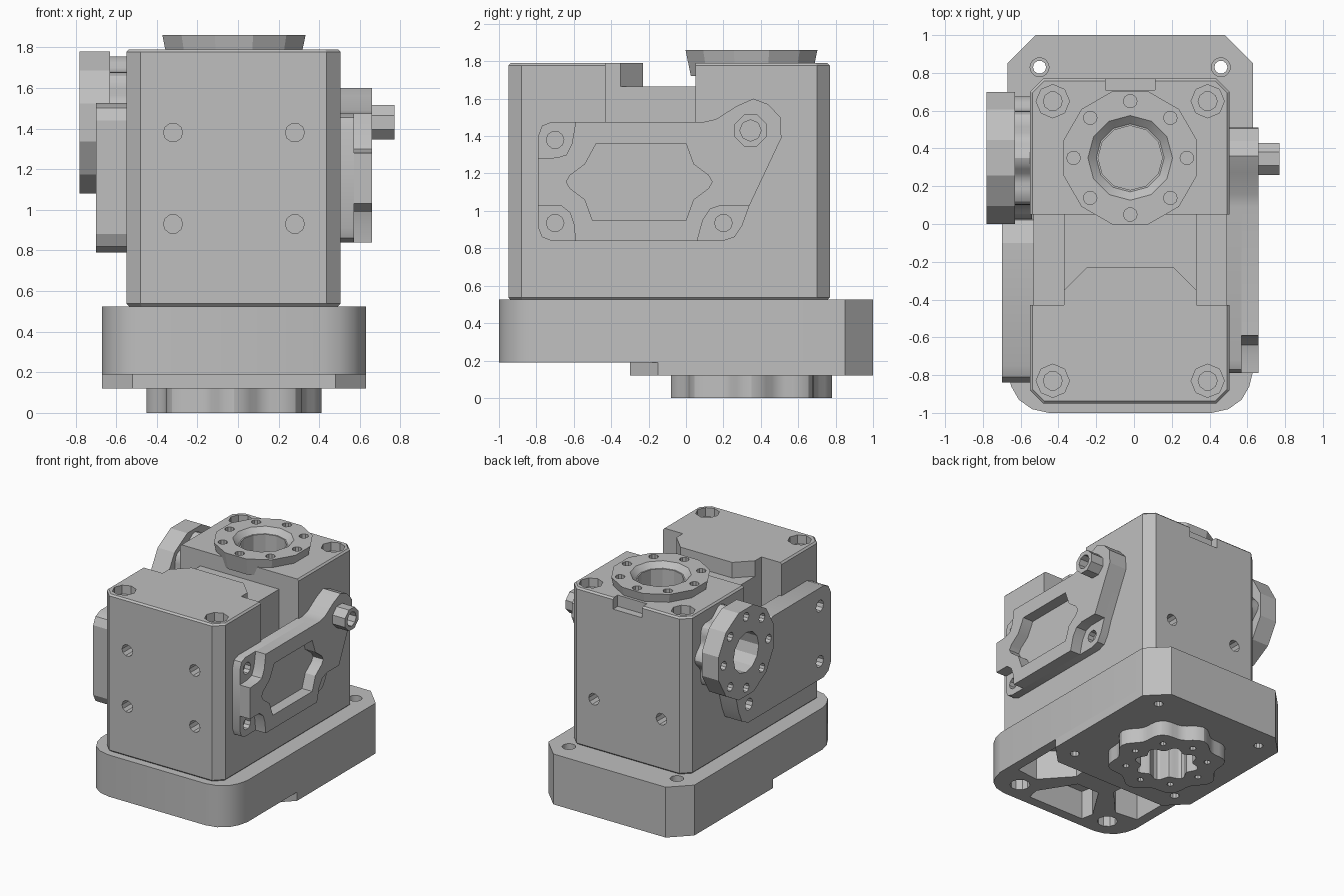
import bpy, bmesh
from math import cos, sin, pi, radians

cube = bpy.data.objects.get("Cube")
if cube:
    bpy.data.objects.remove(cube, do_unlink=True)

grey = bpy.data.materials.new("machined_grey")
grey.use_nodes = True
colour = (0.52, 0.52, 0.52, 1)
grey.diffuse_color = colour
grey.node_tree.nodes["Principled BSDF"].inputs["Base Color"].default_value = colour


def place(axis, u, v, w):
    """Map profile coordinates plus depth to space: z -> (x,y), x -> (y,z), y -> (x,z)."""
    return {"z": (u, v, w), "x": (w, u, v), "y": (u, w, v)}[axis]


def prism(name, pts, axis, lo, hi, top=None):
    """Extrude a closed profile; an optional second profile gives a taper."""
    bm = bmesh.new()
    a = [bm.verts.new(place(axis, u, v, lo)) for u, v in pts]
    b = [bm.verts.new(place(axis, u, v, hi)) for u, v in (top or pts)]
    bm.faces.new(a)
    bm.faces.new(b)
    for i in range(len(a)):
        j = (i + 1) % len(a)
        bm.faces.new((a[i], a[j], b[j], b[i]))
    bmesh.ops.recalc_face_normals(bm, faces=bm.faces)
    mesh = bpy.data.meshes.new(name)
    bm.to_mesh(mesh)
    bm.free()
    mesh.materials.append(grey)
    obj = bpy.data.objects.new(name, mesh)
    bpy.context.collection.objects.link(obj)
    return obj


def ring(c, r, n=12, turn=0.0):
    return [(c[0] + r * cos(2 * pi * i / n + turn), c[1] + r * sin(2 * pi * i / n + turn)) for i in range(n)]


def flower(c, r, wave, n=64):
    """Eight-lobed outline."""
    out = []
    for i in range(n):
        t = 2 * pi * i / n
        k = r + wave * cos(8 * t)
        out.append((c[0] + k * cos(t), c[1] + k * sin(t)))
    return out


def rect(u0, u1, v0, v1):
    return [(u0, v0), (u1, v0), (u1, v1), (u0, v1)]


def apply(obj, mod):
    bpy.context.view_layer.objects.active = obj
    bpy.ops.object.modifier_apply(modifier=mod.name)


def cut(obj, pts, axis, lo, hi, top=None):
    tool = prism("cutter", pts, axis, lo, hi, top)
    tool.hide_render = True
    mod = obj.modifiers.new("cut", "BOOLEAN")
    mod.operation, mod.solver, mod.object = "DIFFERENCE", "EXACT", tool
    apply(obj, mod)
    bpy.data.objects.remove(tool, do_unlink=True)


def drill(obj, centres, r, axis, lo, hi, n=10):
    for c in centres:
        cut(obj, ring(c, r, n), axis, lo, hi)


hub = (-0.02, 0.35)        # vertical output axis (x, y)
side_hub = (0.35, 1.43)    # sideways output axis (y, z)
ears = [(-0.7, 1.38), (-0.7, 0.935), (0.2, 0.935)]

# Base with rounded front, chamfered rear and ribbed underside
base = prism("base", [(-0.67, -0.78), (-0.65, -0.86), (-0.61, -0.93), (-0.54, -0.98), (-0.45, -1),
                      (0.41, -1), (0.5, -0.98), (0.57, -0.93), (0.61, -0.86), (0.63, -0.78),
                      (0.63, 0.85), (0.48, 1), (-0.52, 1), (-0.67, 0.85)], "z", 0.19, 0.525)
slab = prism("base_slab", [(-0.67, -0.15), (-0.52, -0.3), (0.48, -0.3), (0.63, -0.15),
                           (0.63, 0.85), (0.48, 1), (-0.52, 1), (-0.67, 0.85)], "z", 0.12, 0.19)
pockets = [
    [(-0.27, -0.92), (0.23, -0.92), (0.25, -0.82), (0.08, -0.55), (-0.12, -0.55), (-0.29, -0.82)],
    [(0.55, -0.67), (0.55, -0.24), (0.44, -0.35), (0.17, -0.35), (0.16, -0.47), (0.36, -0.69)],
]
pockets.append([(-0.04 - x, y) for x, y in pockets[1]])
for p in pockets:
    cut(base, p, "z", 0.1, 0.42)
drill(base, [(-0.44, -0.83), (0.4, -0.83)], 0.075, "z", 0.1, 0.45)
rear = [(-0.5, 0.83), (0.46, 0.83)]
drill(base, rear, 0.05, "z", 0.1, 0.6, 16)
drill(slab, rear + [(-0.5, -0.13), (0.46, -0.13)], 0.035, "z", 0.1, 0.25)

# Lobed output flange below the base
low = prism("lower_flange", flower(hub, 0.4, 0.03), "z", 0, 0.12)
for part in (base, slab, low):
    cut(part, flower(hub, 0.215, -0.025), "z", -0.05, 0.3)
drill(low, ring(hub, 0.3, 8), 0.025, "z", -0.05, 0.08, 8)

# Main housing
body = prism("housing", [(-0.55, -0.88), (-0.48, -0.95), (0.435, -0.95), (0.505, -0.88),
                         (0.505, 0.7), (0.435, 0.77), (-0.48, 0.77), (-0.55, 0.7)], "z", 0.525, 1.79)
bevel = body.modifiers.new("edge", "BEVEL")
bevel.width, bevel.segments = 0.013, 1
bevel.limit_method, bevel.angle_limit = "ANGLE", radians(60)
apply(body, bevel)
for x0, x1 in ((-0.7, -0.37), (0.33, 0.7)):
    cut(body, rect(x0, x1, -0.43, 0.05), "z", 1.2, 1.9)
cut(body, [(-0.4, -0.38), (-0.25, -0.23), (0.21, -0.23), (0.36, -0.38), (0.36, 0.05), (-0.4, 0.05)],
    "z", 1.665, 1.9)
cut(body, rect(-0.15, 0.11, 0.71, 0.9), "z", 1.7, 1.9)
cut(body, ring(hub, 0.17), "z", 1.6, 1.9)
corners = [(x, y) for x in (-0.43, 0.39) for y in (-0.83, 0.65)]
drill(body, corners, 0.088, "z", 1.72, 1.9, 8)
drill(body, corners, 0.05, "z", 1.45, 1.75)
lower_bolts = [(-0.32, 0.93), (0.28, 0.93)]
drill(body, lower_bolts + [(-0.32, 1.38), (0.28, 1.38)], 0.047, "y", -1.1, -0.8)
drill(body, lower_bolts, 0.047, "y", 0.62, 0.9)

# Round flange on top
top = prism("top_flange", ring(hub, 0.335, 12, pi / 12), "z", 1.72, 1.86, ring(hub, 0.365, 12, pi / 12))
cut(top, ring(hub, 0.17), "z", 1.6, 1.9)
cut(top, ring(hub, 0.18), "z", 1.82, 1.87, ring(hub, 0.235))
drill(top, ring(hub, 0.3, 8), 0.036, "z", 1.8, 1.9)

# Cover plate on the +x side: thin backing, raised rib and pin
arm = [(0.34, 1.03), (0.51, 1.39), (0.505, 1.5), (0.44, 1.57), (0.36, 1.6), (0.27, 1.56), (0.16, 1.49), (0.09, 1.475)]
backing = prism("cover_backing", [(-0.79, 0.91), (-0.77, 0.86), (-0.72, 0.84), (0.2, 0.84), (0.26, 0.86), (0.3, 0.92)]
                + arm + [(-0.72, 1.475), (-0.77, 1.455), (-0.79, 1.4)], "x", 0.49, 0.57)
drill(backing, ears, 0.047, "x", 0.52, 0.7)
rib = prism("cover_rib", [(-0.79, 1.03), (-0.67, 1.03), (-0.62, 0.99), (-0.6, 0.93), (-0.59, 0.84),
                          (0.06, 0.84), (0.09, 0.95), (0.13, 1.01), (0.19, 1.03)]
            + arm + [(-0.59, 1.475), (-0.61, 1.36), (-0.64, 1.3), (-0.69, 1.285), (-0.79, 1.28)], "x", 0.57, 0.66)
cut(rib, [(-0.64, 1.155), (-0.62, 1.12), (-0.54, 1.06), (-0.5, 0.95), (0, 0.95), (0.04, 1.06), (0.12, 1.12),
          (0.14, 1.155), (0.12, 1.19), (0.04, 1.25), (0, 1.36), (-0.48, 1.36), (-0.54, 1.25), (-0.62, 1.19)],
    "x", 0.5, 0.7)
pin = prism("cover_pin", ring((0.345, 1.43), 0.092, 8, pi / 8), "x", 0.6, 0.77)
drill(pin, [(0.345, 1.43)], 0.057, "x", 0.67, 0.8, 8)

# Bracket on the -x side carrying the sideways flange
bracket = prism("side_bracket", [(-0.84, 0.88), (-0.81, 0.82), (-0.75, 0.79), (0.21, 0.79), (0.29, 0.83), (0.33, 0.92),
                                 (0.38, 1.1), (0.1, 1.18), (0.02, 1.45), (-0.1, 1.525), (-0.75, 1.525),
                                 (-0.81, 1.5), (-0.84, 1.44)], "x", -0.7, -0.53)
drill(bracket, ears, 0.047, "x", -0.75, -0.6)
spacer = prism("side_lobed_spacer", flower(side_hub, 0.3, 0.025), "x", -0.63, -0.54)
back_disc = prism("side_back_disc", ring(side_hub, 0.362, 12, pi / 12), "x", -0.7, -0.63)
disc = prism("side_flange", ring(side_hub, 0.362, 12, pi / 12), "x", -0.78, -0.7)
for part in (bracket, spacer, back_disc, disc):
    cut(part, ring(side_hub, 0.16), "x", -0.9, -0.56)
drill(disc, ring(side_hub, 0.285, 8), 0.036, "x", -0.85, -0.72)

# Smooth curved walls, keep machined edges crisp
bpy.ops.object.select_all(action="DESELECT")
for part in (base, slab, low, body, top, backing, rib, pin, bracket, spacer, back_disc, disc):
    part.select_set(True)
bpy.context.view_layer.objects.active = base
bpy.ops.object.shade_smooth_by_angle(angle=radians(25))
